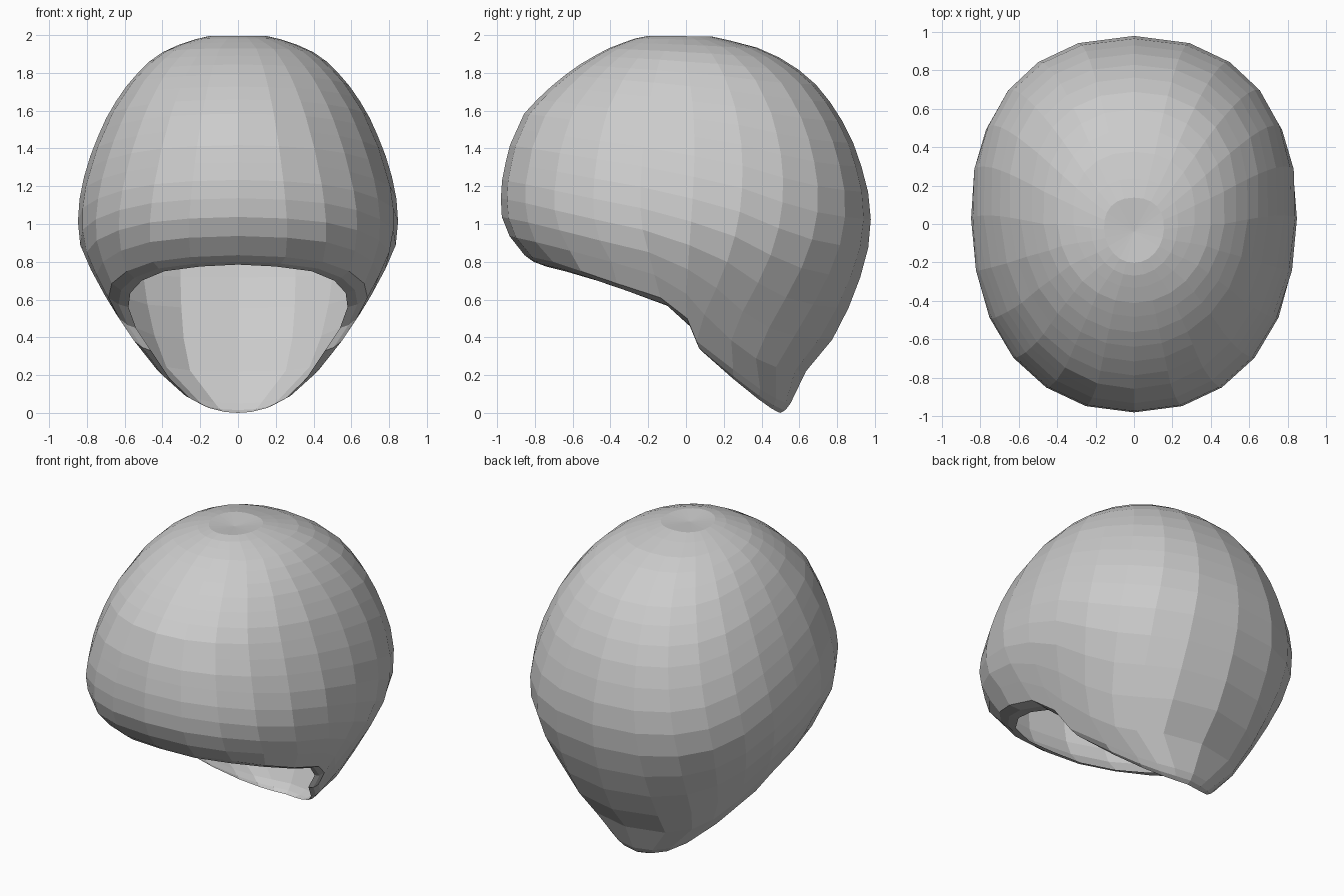
import bpy, bmesh, math

if "Cube" in bpy.data.objects:
    bpy.data.objects.remove(bpy.data.objects["Cube"])

COLUMNS = 24
ROWS = 18

# Cross-sections: height, half width, front y, back y, centre y
SECTIONS = [
    (2.0, .13, -.18, .1, -.03), (1.98, .22, -.28, .2, -.02),
    (1.93, .37, -.41, .39, 0), (1.86, .47, -.54, .54, 0),
    (1.76, .57, -.68, .67, .02), (1.6, .68, -.85, .8, .04),
    (1.4, .77, -.94, .9, .05), (1.2, .83, -.98, .96, .05),
    (1.05, .85, -.98, .98, .05), (.9, .84, -.92, .97, .05),
    (.8, .8, -.82, .95, .05), (.68, .74, -.78, .91, .05),
    (.53, .65, -.7, .85, .06), (.38, .55, -.6, .77, .12),
    (.26, .46, -.3, .66, .22), (.18, .38, -.1, .61, .3),
    (.08, .25, .2, .585, .4), (0, .02, .48, .5, .49),
]

# Rim of the face opening, from the middle of the brow round to the nape
RIM = [
    (0, -.76, .785), (.2, -.74, .775), (.39, -.64, .75), (.51, -.47, .7),
    (.57, -.28, .635), (.58, -.08, .56), (.54, .03, .45), (.46, .08, .33),
    (.36, .25, .18), (.25, .38, .075), (.15, .45, .025), (.07, .485, .005), (0, .5, 0),
]


def section(z):
    """Interpolate half width, front, back and centre at one height."""
    for upper, lower in zip(SECTIONS, SECTIONS[1:]):
        if z >= lower[0]:
            t = (upper[0] - z) / (upper[0] - lower[0])
            return [a + (b - a) * t for a, b in zip(upper[1:], lower[1:])]
    return SECTIONS[-1][1:]


def shell_point(z, angle):
    """Point on the outer shell, slightly squarer at the back and low down."""
    width, front, back, centre = section(z)
    at_front = math.cos(angle) > 0
    power = .89 + (.11 * max(0, z - 1) if at_front else 0)
    across = abs(math.sin(angle)) ** power
    along = math.copysign(abs(math.cos(angle)) ** power, math.cos(angle))
    depth = centre - front if at_front else back - centre
    return width * across, centre - depth * along, z


def rim_angle(rim, z):
    """Angle on the shell that lies nearest a rim point."""
    width, front, back, centre = section(z)
    depth = centre - front if rim[1] < centre else back - centre
    return math.atan2(rim[0] / width, (centre - rim[1]) / depth)


def meridian(index):
    """One strand of points from the crown down to the curled-under rim."""
    rim = RIM[index]
    start = math.tau * index / COLUMNS
    low = rim[2] + .05
    end = rim_angle(rim, low)
    points = []
    for row in range(ROWS):
        s = (row + 1) / ROWS
        z = 2 - (2 - low) * (1 - math.cos(s * math.pi / 2))
        points.append(shell_point(z, start + (end - start) * s ** 6))
    # Rounded lip between the shell and the rim
    x, y, z = points[-1]
    lip = ((x + rim[0]) / 2, (y + rim[1]) / 2, rim[2] + .015)
    return points + [lip, rim]


# Cap of hair: strands on both sides, joined into faces
bm = bmesh.new()
strands = []
for column in range(COLUMNS):
    mirrored = column > COLUMNS // 2
    side = -1 if mirrored else 1
    points = meridian(COLUMNS - column if mirrored else column)
    strands.append([bm.verts.new((side * x, y, z)) for x, y, z in points])

crown = bm.verts.new((0, -.04, 1.98))
for column in range(COLUMNS):
    here, there = strands[column], strands[(column + 1) % COLUMNS]
    bm.faces.new((crown, here[0], there[0]))
    for row in range(len(here) - 1):
        bm.faces.new((here[row], here[row + 1], there[row + 1], there[row]))

mesh = bpy.data.meshes.new("hair_cap")
bm.to_mesh(mesh)
bm.free()

# Plain grey colour
grey = bpy.data.materials.new("plain grey")
grey.use_nodes = True
colour = (.6, .6, .6, 1)
grey.diffuse_color = colour
grey.node_tree.nodes["Principled BSDF"].inputs["Base Color"].default_value = colour
mesh.materials.append(grey)

hair_cap = bpy.data.objects.new("hair_cap", mesh)
bpy.context.collection.objects.link(hair_cap)
